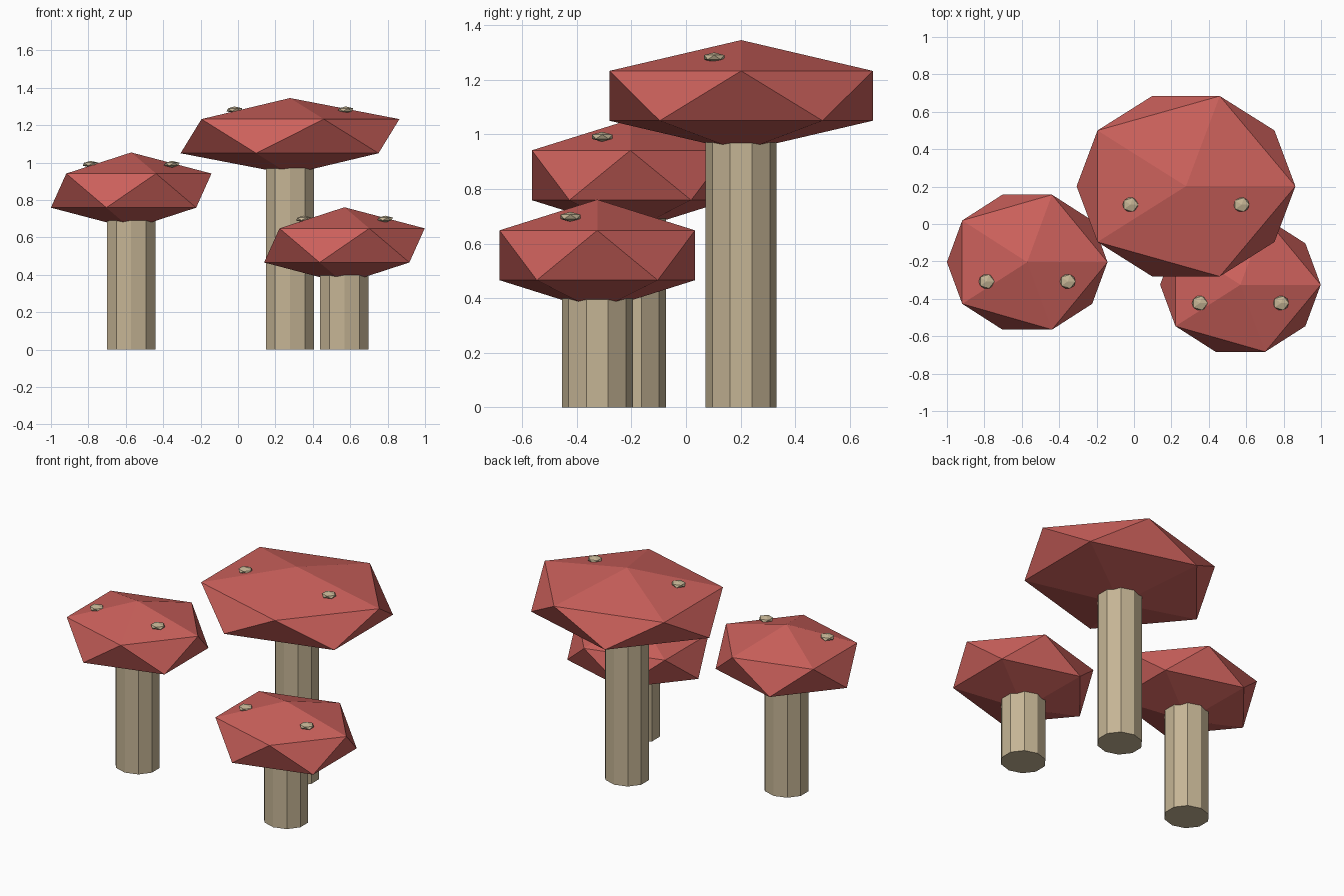
import bpy

if "Cube" in bpy.data.objects:
    bpy.data.objects.remove(bpy.data.objects["Cube"])


def make_material(name, rgb):
    mat = bpy.data.materials.new(name)
    mat.diffuse_color = (*rgb, 1.0)
    mat.use_nodes = True
    mat.node_tree.nodes["Principled BSDF"].inputs["Base Color"].default_value = mat.diffuse_color
    return mat


RED = make_material("cap red", (0.60, 0.118, 0.105))
TAN = make_material("stem tan", (0.56, 0.46, 0.30))


def finish(name, mat):
    obj = bpy.context.object
    obj.name = name
    obj.data.materials.append(mat)
    return obj


def faceted_ball(name, center, radii, mat):
    """Flattened icosahedron."""
    bpy.ops.mesh.primitive_ico_sphere_add(subdivisions=1, radius=1, location=center)
    bpy.context.object.scale = radii
    return finish(name, mat)


def stem(name, x, y, height):
    """Ten-sided stem standing on the ground."""
    bpy.ops.mesh.primitive_cylinder_add(vertices=10, radius=1, depth=1,
                                        location=(x, y, height / 2))
    bpy.context.object.scale = (0.136, 0.13, height)
    return finish(name, TAN)


def mushroom(label, x, y, z, rx, ry, spot_x, spot_y):
    stem(label + "_stem", x, y, z)
    faceted_ball(label + "_cap", (x, y, z), (rx, ry, 0.204), RED)
    # Pair of spots on the front of the cap
    for side, sign in (("left", -1), ("right", 1)):
        faceted_ball(f"{label}_spot_{side}",
                     (x + sign * spot_x, y + spot_y, z + 0.141),
                     (0.047, 0.044, 0.018), TAN)


mushroom("tall", 0.278, 0.202, 1.141, 0.654, 0.567, 0.297, -0.099)
mushroom("middle", -0.571, -0.204, 0.85, 0.48, 0.424, 0.217, -0.103)
mushroom("short", 0.569, -0.325, 0.557, 0.48, 0.421, 0.217, -0.098)
